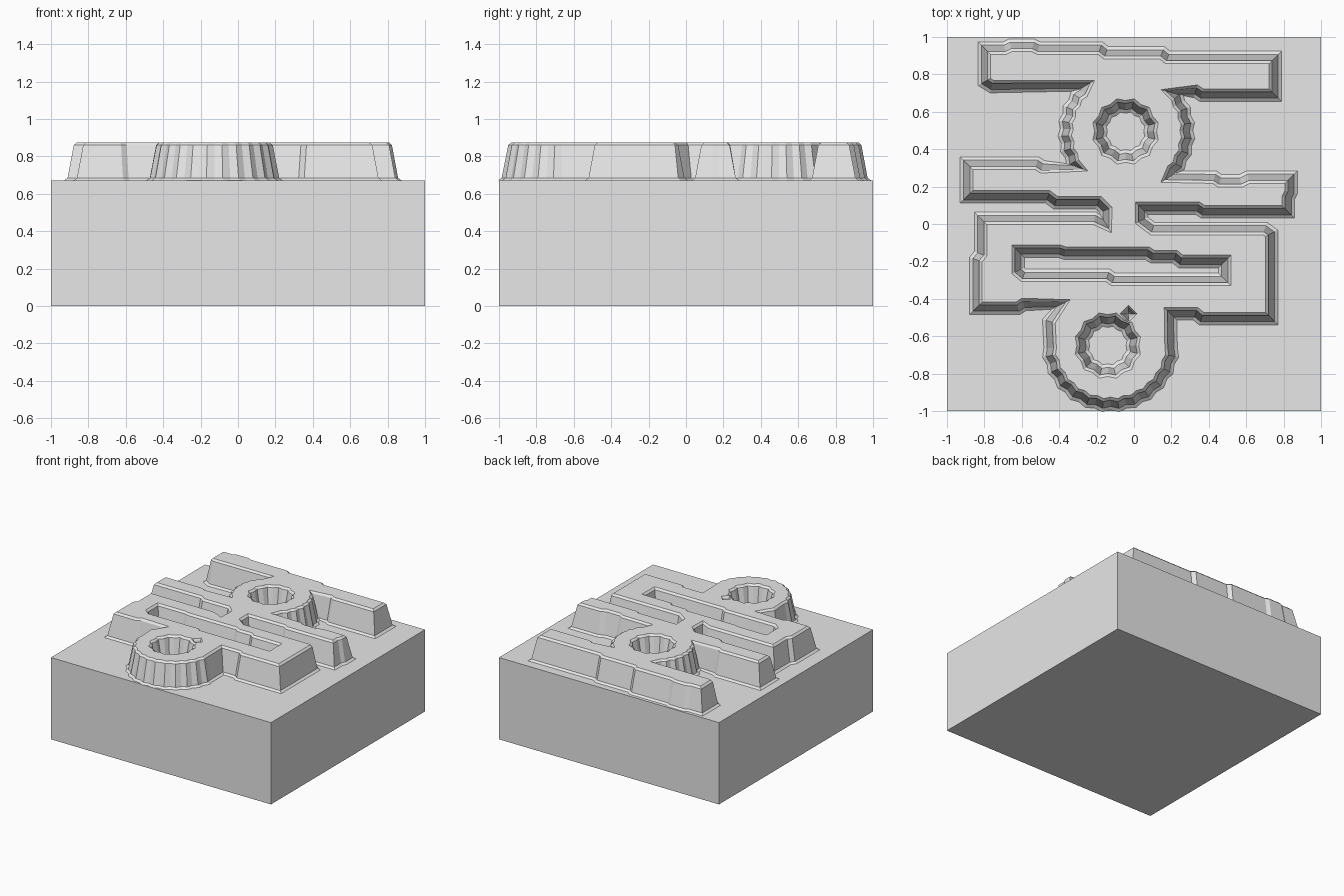
import bpy
import bmesh
from math import cos, sin, radians
from mathutils import Vector

if "Cube" in bpy.data.objects:
    bpy.data.objects.remove(bpy.data.objects["Cube"], do_unlink=True)

BASE_TOP = 0.672
RELIEF_TOP = 0.875

grey = bpy.data.materials.new("plain grey")
grey.use_nodes = True
grey.diffuse_color = (0.8, 0.8, 0.8, 1)
grey.node_tree.nodes["Principled BSDF"].inputs["Base Color"].default_value = (0.8, 0.8, 0.8, 1)


def add_object(name, bm):
    mesh = bpy.data.meshes.new(name)
    bm.to_mesh(mesh)
    bm.free()
    mesh.materials.append(grey)
    obj = bpy.data.objects.new(name, mesh)
    bpy.context.collection.objects.link(obj)
    return obj


def arc(cx, cy, radius, start, end, count, ripple=0.006):
    """Slightly ribbed arc, angles in degrees."""
    points = []
    for i in range(count):
        a = radians(start + (end - start) * i / (count - 1))
        r = radius + (ripple if i % 2 else -ripple)
        points.append((cx + r * cos(a), cy + r * sin(a)))
    return points


def area(points):
    pairs = zip(points, points[1:] + points[:1])
    return sum(a[0] * b[1] - b[0] * a[1] for a, b in pairs) / 2


def offset(points, distance):
    """Move a closed loop to its right-hand side with limited mitres."""
    result = []
    for i, point in enumerate(points):
        p = Vector(point)
        d1 = (p - Vector(points[i - 1])).normalized()
        d2 = (Vector(points[(i + 1) % len(points)]) - p).normalized()
        n1, n2 = Vector((d1.y, -d1.x)), Vector((d2.y, -d2.x))
        n = (n1 + n2).normalized()
        result.append(p + n * distance / max(n.dot(n1), 0.6))
    return result


# Solid square block
bm = bmesh.new()
bmesh.ops.create_cube(bm, size=1)
for v in bm.verts:
    v.co = (v.co.x * 2, v.co.y * 2, (v.co.z + 0.5) * BASE_TOP)
add_object("base_block", bm)

# Relief outline at mid wall height, in clockwise sections
top_bar = [(-0.80, 0.76), (-0.80, 0.94), (-0.69, 0.94), (-0.66, 0.955), (-0.54, 0.955),
           (-0.51, 0.94), (-0.18, 0.94), (-0.15, 0.915), (0.15, 0.915), (0.18, 0.89),
           (0.755, 0.89), (0.755, 0.69), (0.36, 0.69), (0.33, 0.71)]
right_arm = [(0.43, 0.25), (0.46, 0.23), (0.57, 0.23), (0.61, 0.25), (0.84, 0.25),
             (0.84, 0.17), (0.825, 0.14), (0.825, 0.065), (0.37, 0.065), (0.34, 0.085),
             (0.04, 0.085), (0.04, 0.02), (0.10, -0.025)]
lower_right = [(0.70, -0.025), (0.735, -0.05), (0.735, -0.505), (0.36, -0.505),
               (0.33, -0.48), (0.195, -0.48)]
lower_left = [(-0.455, -0.52), (-0.39, -0.43), (-0.59, -0.43), (-0.62, -0.45),
              (-0.845, -0.45), (-0.845, -0.19), (-0.82, -0.16), (-0.82, 0.03)]
left_arm = [(-0.21, 0.03), (-0.15, 0.0), (-0.15, 0.075), (-0.19, 0.115), (-0.42, 0.115),
            (-0.46, 0.145), (-0.895, 0.145), (-0.895, 0.325), (-0.52, 0.325), (-0.49, 0.305)]
outline = (top_bar
           + arc(-0.04, 0.49, 0.325, 42, -46, 14)
           + right_arm + lower_right
           + arc(-0.125, -0.635, 0.33, -5, -175, 25)
           + lower_left + left_arm
           + arc(-0.04, 0.49, 0.325, 216, 131, 14)
           + [(-0.76, 0.735)])

# Openings in the relief
slot = [(-0.62, -0.145), (-0.40, -0.145), (-0.37, -0.155), (0.07, -0.155), (0.10, -0.175),
        (0.22, -0.175), (0.25, -0.2), (0.485, -0.2), (0.485, -0.297), (-0.11, -0.297),
        (-0.14, -0.275), (-0.59, -0.275), (-0.62, -0.25)]
holes = [slot,
         arc(-0.045, 0.495, 0.138, 0, 345, 24),
         arc(-0.14, -0.65, 0.138, 0, 345, 24)]
pit = arc(-0.03, -0.48, 0.022, 0, 270, 4, 0)

# Sloped wall section: flared foot, tapering wall, chamfered rim
SECTION = [(BASE_TOP, 0.034), (BASE_TOP + 0.013, 0.016),
           (RELIEF_TOP - 0.015, -0.017), (RELIEF_TOP, -0.033)]

bm = bmesh.new()
rim_edges = []
for loop, flare in [(outline, 1)] + [(h, 1) for h in holes] + [(pit, 0.5)]:
    wants_ccw = loop is outline
    if (area(loop) > 0) != wants_ccw:
        loop = loop[::-1]
    rings = [[bm.verts.new((p.x, p.y, z)) for p in offset(loop, d * flare)]
             for z, d in SECTION]
    count = len(loop)
    for low, high in zip(rings, rings[1:]):
        for i in range(count):
            j = (i + 1) % count
            bm.faces.new((low[i], low[j], high[j], high[i]))
    top = rings[-1]
    rim_edges += [bm.edges.get((top[i], top[(i + 1) % count])) for i in range(count)]

# Flat top with its openings
bmesh.ops.triangle_fill(bm, edges=rim_edges, use_beauty=True, normal=(0, 0, 1))
bm.normal_update()
for face in bm.faces:
    if all(abs(v.co.z - RELIEF_TOP) < 1e-5 for v in face.verts) and face.normal.z < 0:
        face.normal_flip()
add_object("raised_relief", bm)
